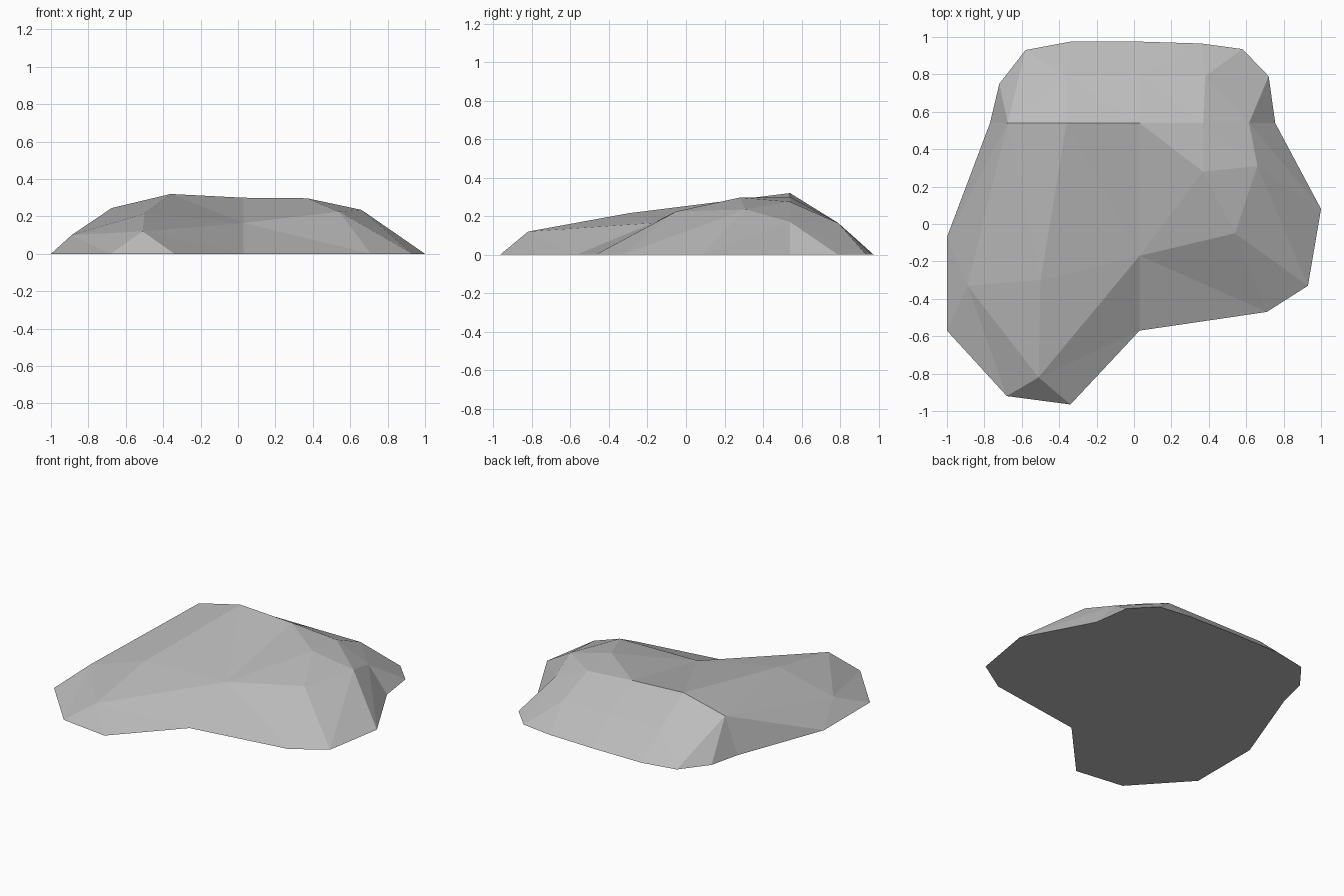
import bpy
import bmesh
from mathutils import Vector
from mathutils.geometry import delaunay_2d_cdt

if "Cube" in bpy.data.objects:
    bpy.data.objects.remove(bpy.data.objects["Cube"])

# Footprint on the ground, counter-clockwise
FOOT = [(-1, -.07), (-1, -.57), (-.68, -.92), (-.34, -.965), (.03, -.57),
        (.71, -.47), (.93, -.33), (1, .08), (.755, .54), (.72, .79),
        (.58, .935), (.36, .965), (.03, .975), (-.34, .975), (-.58, .93),
        (-.72, .75), (-.77, .54)]

# Raised corners of the rock
PEAKS = {
    "left": (-.89, -.33, .10), "nose": (-.51, -.82, .12),
    "slope": (-.50, -.30, .215), "valley": (.03, -.17, .165),
    "right": (.54, -.05, .225), "shoulder": (.66, .31, .235),
    "crown": (.37, .28, .297), "hip": (.615, .54, .17),
    "ridge_d": (.37, .54, .275), "ridge_c": (.03, .54, .30),
    "ridge_b": (-.36, .54, .32), "ridge_a": (-.675, .54, .245),
    "back_r": (.38, .79, .165), "back_m": (.03, .79, .165),
    "back_l": (-.36, .79, .165),
}

# Creases between raised corners, or from a raised corner to a footprint index
CREASES = [
    ("ridge_a", "ridge_b"), ("ridge_b", "ridge_c"), ("ridge_c", "ridge_d"),
    ("ridge_d", "hip"), ("ridge_c", "crown"), ("crown", "ridge_d"),
    ("crown", "shoulder"), ("crown", "valley"), ("crown", "right"),
    ("right", "shoulder"), ("shoulder", "hip"), ("shoulder", "ridge_d"),
    ("valley", "right"), ("valley", "nose"), ("valley", "slope"),
    ("valley", "ridge_b"), ("valley", "ridge_c"),
    ("slope", "ridge_b"), ("slope", "nose"), ("slope", "left"),
    ("slope", "ridge_a"), ("left", "ridge_a"), ("left", "nose"),
    ("left", 0), ("left", 1), ("left", 2), ("nose", 2), ("nose", 3),
    ("valley", 4), ("nose", 4), ("valley", 5), ("right", 5), ("right", 6),
    ("shoulder", 6), ("shoulder", 7), ("hip", 7), ("hip", 8), ("hip", 9),
    ("hip", 10), ("back_r", 10), ("back_r", 11), ("back_l", 13),
    ("ridge_a", 0), ("ridge_a", 16), ("ridge_a", 15), ("ridge_a", 14),
    ("ridge_d", "back_r"), ("ridge_b", "back_l"), ("ridge_c", "back_m"),
    ("back_l", "back_m"), ("back_m", "back_r"), ("back_l", 14),
]

n = len(FOOT)
names = list(PEAKS)
points = [Vector((x, y, 0)) for x, y in FOOT] + [Vector(p) for p in PEAKS.values()]


def index(key):
    return key if isinstance(key, int) else n + names.index(key)


# Triangulate the rock's upper skin between the creases
flat, _, tris, source, _, _ = delaunay_2d_cdt(
    [p.xy for p in points], [(index(a), index(b)) for a, b in CREASES],
    [list(range(n))], 1, 1e-5)

bm = bmesh.new()
verts = []
for xy, src in zip(flat, source):
    z = points[src[0]].z if src else .15
    verts.append(bm.verts.new((xy.x, xy.y, z)))
for tri in tris:
    bm.faces.new([verts[i] for i in tri])

# Flat underside closes the open rim
rim = [e for e in bm.edges if e.is_boundary]
under = bmesh.ops.contextual_create(bm, geom=rim)["faces"]
bmesh.ops.triangulate(bm, faces=under)
bmesh.ops.recalc_face_normals(bm, faces=bm.faces[:])

mesh = bpy.data.meshes.new("rock")
bm.to_mesh(mesh)
bm.free()
rock = bpy.data.objects.new("rock", mesh)
bpy.context.collection.objects.link(rock)

# Plain stone grey
stone = bpy.data.materials.new("stone_grey")
stone.diffuse_color = (.50, .50, .50, 1)
stone.use_nodes = True
stone.node_tree.nodes["Principled BSDF"].inputs["Base Color"].default_value = stone.diffuse_color
mesh.materials.append(stone)
